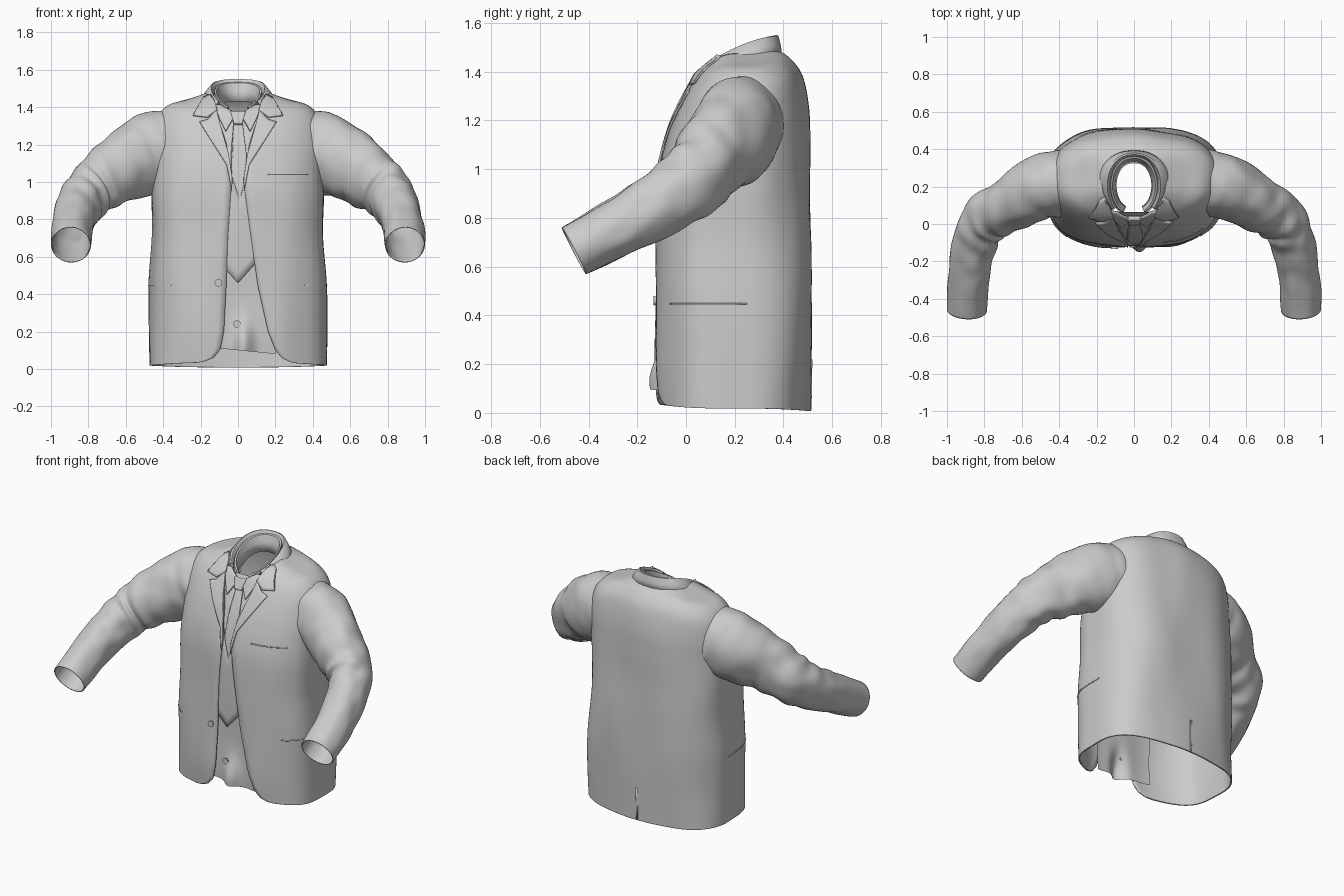
import bpy, bmesh
from math import sin, cos, pi, acos, exp, copysign
from mathutils import Vector, noise

cube = bpy.data.objects.get("Cube")
if cube:
    bpy.data.objects.remove(cube)

cloth = bpy.data.materials.new("grey_cloth")
cloth.use_nodes = True
GREY = (0.6, 0.6, 0.6, 1)
cloth.diffuse_color = GREY
cloth.node_tree.nodes["Principled BSDF"].inputs["Base Color"].default_value = GREY


def finish(name, bm, thick=0.0, offset=-1):
    mesh = bpy.data.meshes.new(name)
    bm.to_mesh(mesh)
    bm.free()
    obj = bpy.data.objects.new(name, mesh)
    bpy.context.collection.objects.link(obj)
    mesh.materials.append(cloth)
    bpy.ops.object.select_all(action="DESELECT")
    obj.select_set(True)
    bpy.context.view_layer.objects.active = obj
    bpy.ops.object.shade_smooth_by_angle(angle=0.8)
    if thick:
        mod = obj.modifiers.new("thickness", "SOLIDIFY")
        mod.thickness = thick
        mod.offset = offset


def grid(name, rows, closed=False, thick=0.0):
    """Skin a list of point rows."""
    bm = bmesh.new()
    vs = [[bm.verts.new(p) for p in row] for row in rows]
    n = len(rows[0])
    for a, b in zip(vs, vs[1:]):
        for i in range(n if closed else n - 1):
            j = (i + 1) % n
            bm.faces.new((a[i], a[j], b[j], b[i]))
    bmesh.ops.recalc_face_normals(bm, faces=bm.faces)
    finish(name, bm, thick)


def spline(keys, t):
    """Smooth curve through tuples, t counted in keys."""
    i = min(int(t), len(keys) - 2)
    f = t - i
    k = [keys[max(0, min(len(keys) - 1, i + d))] for d in (-1, 0, 1, 2)]
    return [b + 0.5 * f * (c - a + f * (2*a - 5*b + 4*c - d + f * (3*(b - c) + d - a)))
            for a, b, c, d in zip(*k)]


def table(pairs, z):
    for (z0, x0), (z1, x1) in zip(pairs, pairs[1:]):
        if z <= z1:
            return x0 + (x1 - x0) * max(0, (z - z0) / (z1 - z0))
    return pairs[-1][1]


# Body sections: half width, front y, back y, height at front, side and back, roundness
BODY = [(.475, -.115, .505, .035, .018, .008, .7), (.475, -.125, .51, .2, .2, .2, .7),
        (.475, -.125, .515, .45, .45, .45, .7), (.46, -.125, .515, .7, .7, .7, .72),
        (.465, -.12, .507, .92, .92, .92, .74), (.46, -.10, .505, 1.05, 1.08, 1.1, .76),
        (.455, -.065, .5, 1.17, 1.22, 1.25, .8), (.43, -.025, .475, 1.26, 1.34, 1.38, .82),
        (.37, .01, .43, 1.33, 1.41, 1.45, .84), (.27, .035, .385, 1.38, 1.44, 1.485, .88),
        (.17, .055, .36, 1.40, 1.475, 1.51, .95)]
TOP = len(BODY) - 1


def surf(a, t, off=0.0):
    """Point on the body at angle a, level t, pushed outwards by off."""
    w, yf, yb, zf, zs, zb, q = spline(BODY, t)
    c, s = cos(a), sin(a)
    z = zs * c * c + (zf if s < 0 else zb) * s * s
    x = w * copysign(abs(c) ** q, c)
    y = (yb - yf) / 2 * copysign(abs(s) ** q, s)
    fold = noise.noise(Vector((x * 5, y * 5, z * 1.8))) * 0.012 * min(1, (TOP - t) / 3)
    out = Vector((c * 0.8, s, 0)).normalized() * (off + fold)
    return Vector((x, y + (yf + yb) / 2, z)) + out


def level(angle_of, z):
    lo, hi = 0.0, float(TOP)
    for _ in range(24):
        mid = (lo + hi) / 2
        if surf(angle_of(mid), mid).z < z:
            lo = mid
        else:
            hi = mid
    return lo


def front_angle(x, t):
    row = spline(BODY, t)
    c = min(1, abs(x) / row[0]) ** (1 / row[6])
    return -acos(c) if x >= 0 else acos(c) - pi


def on_front(x, z, off):
    t = level(lambda q: front_angle(x, q), z)
    p = surf(front_angle(x, t), t, off)
    return Vector((x, p.y, z))


def plate(name, outline, off, thick=0.009):
    """Flat outline draped over the front of the body."""
    bm = bmesh.new()
    bm.faces.new([bm.verts.new((x, 0, z)) for x, z in outline])
    bmesh.ops.triangulate(bm, faces=bm.faces)
    for _ in range(3):
        bmesh.ops.subdivide_edges(bm, edges=bm.edges, cuts=1, use_grid_fill=True)
    for v in bm.verts:
        v.co = on_front(v.co.x, v.co.z, off)
    bmesh.ops.recalc_face_normals(bm, faces=bm.faces)
    if sum(f.normal.y for f in bm.faces) > 0:
        bmesh.ops.reverse_faces(bm, faces=bm.faces)
    finish(name, bm, thick, 0)


def strip(name, a0, a1, z0, z1):
    """Narrow band following the body between two angles and heights."""
    rows = []
    for z in (z0, (z0 + z1) / 2, z1):
        angles = [a0 + (a1 - a0) * i / 12 for i in range(13)]
        rows.append([surf(a, level(lambda q: a, z), 0.003) for a in angles])
    grid(name, rows, thick=0.004)


# Jacket body, open down the front with rounded hem corners
LEFT = [(.035, .32), (.04, .28), (.06, .235), (.1, .2), (.2, .16), (.45, .105),
        (.7, .07), (1.0, .03), (1.2, .06), (1.4, .125)]
RIGHT = [(.035, .22), (.04, .18), (.06, .13), (.1, .095), (.2, .075), (.45, .062),
         (.7, .055), (1.0, .035), (1.2, .06), (1.4, .125)]
levels = [i / 100 for i in range(0, 40, 3)] + [0.4 + 9.6 * i / 80 for i in range(81)]
rows = []
for t in levels:
    zf = spline(BODY, t)[3]
    a0 = front_angle(table(LEFT, zf), t)
    a1 = front_angle(-table(RIGHT, zf), t) + 2 * pi
    rows.append([surf(a0 + (a1 - a0) * i / 110, t) for i in range(111)])
grid("jacket_body", rows, thick=0.008)

# Sleeves: centre x, y, z, half depth and half height from shoulder to cuff
SLEEVE = [(.30, .235, 1.195, .16, .19), (.40, .22, 1.175, .175, .212),
          (.52, .185, 1.128, .17, .207), (.66, .105, 1.05, .143, .177),
          (.785, .035, .955, .13, .152), (.843, -.085, .87, .117, .135),
          (.88, -.26, .77, .113, .118), (.893, -.46, .665, .107, .108)]
last = len(SLEEVE) - 1
for side, name in ((1, "left_sleeve"), (-1, "right_sleeve")):
    rows = []
    for k in range(91):
        t = last * k / 90
        x, y, z, deep, tall = spline(SLEEVE, t)
        b, a = spline(SLEEVE, min(last, t + .3)), spline(SLEEVE, max(0, t - .3))
        along = (Vector(b[:3]) - Vector(a[:3])).normalized()
        across = along.cross(Vector((0, 0, 1))).normalized()
        up = across.cross(along)
        bend = exp(-((t - 3.8) / 1.2) ** 2)
        ring = []
        for i in range(48):
            a = 2 * pi * i / 48
            fold = bend * 0.006 * sin(t * 8 + 2.5 * sin(a + side)) * (0.9 + 0.5 * cos(a))
            fold += 0.012 * min(1, last - t) * noise.noise(
                Vector((t * 1.6, cos(a) * 1.5, sin(a) * 1.5 + side * 4)))
            p = Vector((x, y, z)) + across * cos(a) * (deep + fold) + up * sin(a) * (tall + fold)
            ring.append((p.x * side, p.y, p.z))
        rows.append(ring)
    grid(name, rows, closed=True, thick=0.006)


# Collars: rings of half width, half depth, height drop
def collar(name, rings, gap):
    rows = []
    for rx, ry, drop in rings:
        row = []
        for i in range(49):
            a = -pi / 2 + gap + (2 * pi - 2 * gap) * i / 48
            c, dy = cos(a), ry * sin(a)
            x = rx * copysign(abs(c) ** 0.85, c)
            row.append((x, 0.205 + dy, 1.5 + 0.45 * dy - 0.9 * dy * dy - drop))
        rows.append(row)
    grid(name, rows, thick=0.004)


collar("jacket_collar", [(.212, .19, .085), (.182, .183, .04), (.152, .174, .003),
                         (.143, .166, 0), (.133, .156, .015), (.125, .148, .06)], 0.75)
collar("shirt_collar", [(.132, .165, .06), (.125, .155, .015), (.115, .145, .017),
                        (.102, .13, .055), (.093, .12, .11)], 0.4)

# Lapels, collar leaves and shirt collar points
LAPEL = [(.16, 1.335), (.205, 1.32), (.13, 1.2), (.06, 1.09), (.033, .95),
         (.03, 1.02), (.05, 1.15), (.09, 1.29), (.115, 1.385)]
LEAF = [(.15, 1.47), (.185, 1.45), (.21, 1.41), (.24, 1.355), (.165, 1.345), (.11, 1.385),
        (.125, 1.43)]
POINT = [(.125, 1.41), (.1, 1.34), (.065, 1.27), (.022, 1.345), (.03, 1.375), (.09, 1.41)]
for side, word in ((1, "left"), (-1, "right")):
    for part, outline, off in (("lapel", LAPEL, .006), ("collar_leaf", LEAF, .009),
                               ("shirt_collar_point", POINT, -.002)):
        plate(word + "_" + part, [(x * side, z) for x, z in outline], off)

# Shirt front, bulging out at its loose tail
rows = []
for k in range(50):
    row = []
    for i in range(25):
        x = -0.2 + 0.4 * i / 24
        z0 = 0.1 - 0.1 * x
        z = z0 + (1.385 - z0) * k / 49
        x *= 1 if z < 1.2 else 1 - 1.8 * (z - 1.2)
        bulge = 0.06 * exp(-((z - .12) / .13) ** 2) * exp(-((x - .03) / .05) ** 2)
        row.append(on_front(x, z, -0.025 + bulge))
    rows.append(row)
grid("shirt_front", rows)

# Waistcoat with pointed hem, tie tucked into it, and knot
plate("waistcoat", [(-.12, .60), (-.06, .525), (.0, .46), (.08, .55), (.14, .62),
                    (.13, 1.0), (.07, 1.15), (.01, .9), (-.07, 1.15), (-.12, 1.0)], -.012)
plate("tie", [(-.022, 1.33), (.022, 1.33), (.045, 1.15), (.05, .8), (-.035, .8),
              (-.035, 1.15)], -.018)
plate("tie_knot", [(-.04, 1.375), (.04, 1.375), (.022, 1.31), (-.022, 1.31)], -.002, .02)

# Pocket edges and back vent
strip("breast_pocket_edge", front_angle(.16, 5), front_angle(.37, 5), 1.037, 1.043)
strip("left_pocket_edge", -.85, .08, .445, .45)
strip("right_pocket_edge", pi - .08, pi + .85, .445, .45)
strip("back_vent", pi / 2, pi / 2 + .005, .012, .22)

# Buttons
for name, x, z, off in (("jacket_button", -.105, .46, .004), ("shirt_button", -.005, .24, 0)):
    bm = bmesh.new()
    bmesh.ops.create_cone(bm, cap_ends=True, segments=20, radius1=.016, radius2=.02, depth=.012)
    for v in bm.verts:
        v.co = Vector((v.co.x, -v.co.z, v.co.y)) + on_front(x, z, off)
    bmesh.ops.recalc_face_normals(bm, faces=bm.faces)
    finish(name, bm)
